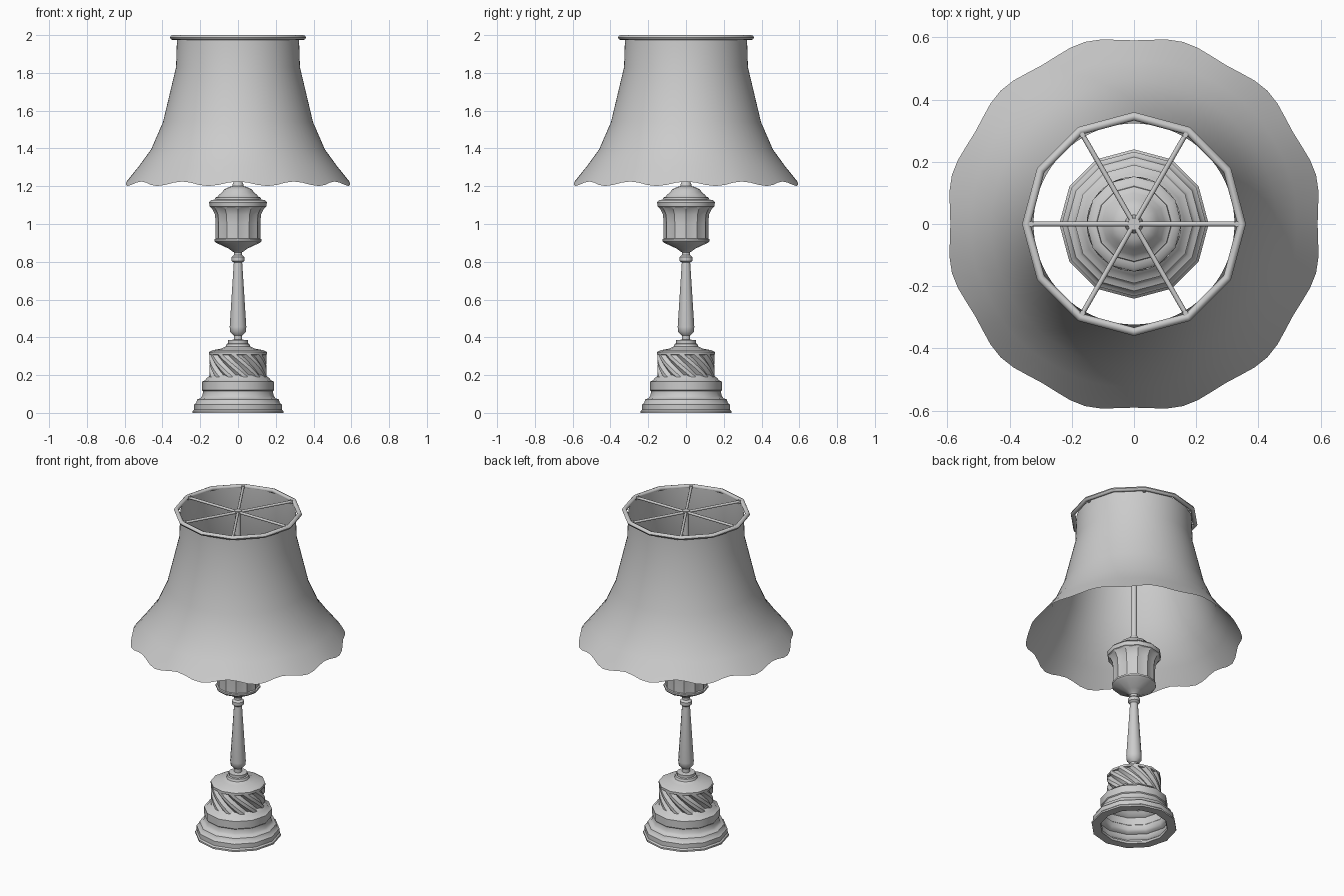
import bpy, bmesh, math
from math import sin, cos, pi, radians
from mathutils import Vector

default_cube = bpy.data.objects.get("Cube")
if default_cube:
    bpy.data.objects.remove(default_cube, do_unlink=True)

grey = bpy.data.materials.new("plain grey")
grey.use_nodes = True
tone = (0.6, 0.6, 0.6, 1)
grey.diffuse_color = tone
grey.node_tree.nodes["Principled BSDF"].inputs["Base Color"].default_value = tone


def finish(name, bm, angle=40):
    mesh = bpy.data.meshes.new(name)
    bm.to_mesh(mesh)
    bm.free()
    mesh.materials.append(grey)
    mesh.shade_smooth()
    mesh.set_sharp_from_angle(angle=radians(angle))
    ob = bpy.data.objects.new(name, mesh)
    bpy.context.collection.objects.link(ob)
    return ob


def lathe(name, profile, sides=12, shape=None, angle=40):
    """Revolve (radius, height) points; shape(a, row, r, z) may alter each point."""
    bm = bmesh.new()
    rows = []
    for i, (r, z) in enumerate(profile):
        row = []
        for k in range(sides):
            a = 2 * pi * k / sides
            b, rr, zz = shape(a, i, r, z) if shape else (a, r, z)
            row.append(bm.verts.new((rr * cos(b), rr * sin(b), zz)))
        rows.append(row)
    for low, high in zip(rows, rows[1:]):
        for k in range(sides):
            n = (k + 1) % sides
            bm.faces.new((low[k], low[n], high[n], high[k]))
    return finish(name, bm, angle)


def rod(name, start, end, radius, sides=8):
    bm = bmesh.new()
    start, end = Vector(start), Vector(end)
    axis = end - start
    bmesh.ops.create_cone(bm, cap_ends=True, segments=sides, radius1=radius,
                          radius2=radius, depth=axis.length)
    turn = axis.to_track_quat('Z', 'Y').to_matrix()
    bmesh.ops.rotate(bm, verts=bm.verts, cent=(0, 0, 0), matrix=turn)
    bmesh.ops.translate(bm, verts=bm.verts, vec=(start + end) / 2)
    return finish(name, bm, 50)


# Hollow stepped foot, open underneath
lathe("stepped_base", [
    (0.185, 0.012), (0.19, 0), (0.24, 0), (0.24, 0.01), (0.232, 0.018), (0.232, 0.045),
    (0.222, 0.052), (0.215, 0.072), (0.198, 0.078), (0.19, 0.09), (0.185, 0.11),
    (0.185, 0.115), (0.19, 0.12), (0.19, 0.165), (0.175, 0.172), (0.165, 0.185),
    (0.145, 0.2)])


# Drum with twelve spiral ribs
def spiral(a, row, r, z):
    rib = round(a / (2 * pi) * 36) % 3
    return a - row * radians(9), r - (0.016 if rib == 0 else 0), z


lathe("spiral_drum", [(0.152, 0.19 + 0.02 * i) for i in range(7)], 36, spiral, 30)
lathe("drum_shoulder", [
    (0.135, 0.305), (0.153, 0.308), (0.153, 0.322), (0.135, 0.332), (0.09, 0.34),
    (0.065, 0.352), (0.06, 0.365), (0.052, 0.368), (0.052, 0.385), (0.022, 0.388)])

# Tapered column
lathe("column", [
    (0.022, 0.385), (0.022, 0.41), (0.042, 0.43), (0.044, 0.455), (0.023, 0.785),
    (0.022, 0.795), (0.034, 0.805), (0.034, 0.825), (0.022, 0.835), (0.022, 0.85),
    (0.035, 0.862)])

# Fluted urn and its lid
lathe("urn_bowl", [(0.03, 0.855), (0.05, 0.87), (0.115, 0.9), (0.125, 0.91), (0.125, 0.92),
                   (0.11, 0.924)])


def flute(a, row, r, z):
    rib = round(a / (2 * pi) * 48) % 4
    return a, r * (1 if rib == 0 else 0.945 if rib == 2 else 0.96), z


lathe("urn_flutes", [(0.118, 0.918), (0.118, 1.0), (0.122, 1.05), (0.137, 1.08),
                     (0.15, 1.095)], 48, flute, 25)
lathe("urn_lid", [
    (0.135, 1.085), (0.15, 1.092), (0.153, 1.115), (0.143, 1.126), (0.122, 1.13),
    (0.12, 1.14), (0.108, 1.145), (0.1, 1.155), (0.082, 1.17), (0.075, 1.182),
    (0.05, 1.195), (0.03, 1.2), (0.028, 1.212), (0.018, 1.23)])

# Stem up to the shade carrier
rod("shade_stem", (0, 0, 1.2), (0, 0, 1.985), 0.018, 12)


# Flared shade with a scalloped lower rim
def scallop(a, row, r, z):
    wave = cos(12 * a) * (1, 0.25, 0, 0, 0, 0)[row]
    return a, r - 0.008 * wave, z + 0.012 * wave


lathe("lampshade", [(0.598, 1.213), (0.525, 1.305), (0.46, 1.395), (0.397, 1.54),
                    (0.328, 1.83), (0.323, 1.985)], 72, scallop)

# Top ring, twelve straight lengths
lathe("top_ring", [(0.346 + 0.0135 * cos(i * pi / 4), 1.987 + 0.013 * sin(i * pi / 4))
                   for i in range(9)], 12, None, 50)

# Six spokes with end studs
for k in range(6):
    a = k * pi / 3
    tip = (0.34 * cos(a), 0.34 * sin(a), 1.987)
    rod(f"spoke_{k + 1}", (0, 0, 1.987), tip, 0.008)
    stud = (0.33 * cos(a), 0.33 * sin(a))
    rod(f"spoke_stud_{k + 1}", (*stud, 1.975), (*stud, 1.997), 0.009)
rod("spoke_hub", (0, 0, 1.974), (0, 0, 1.998), 0.02, 12)
